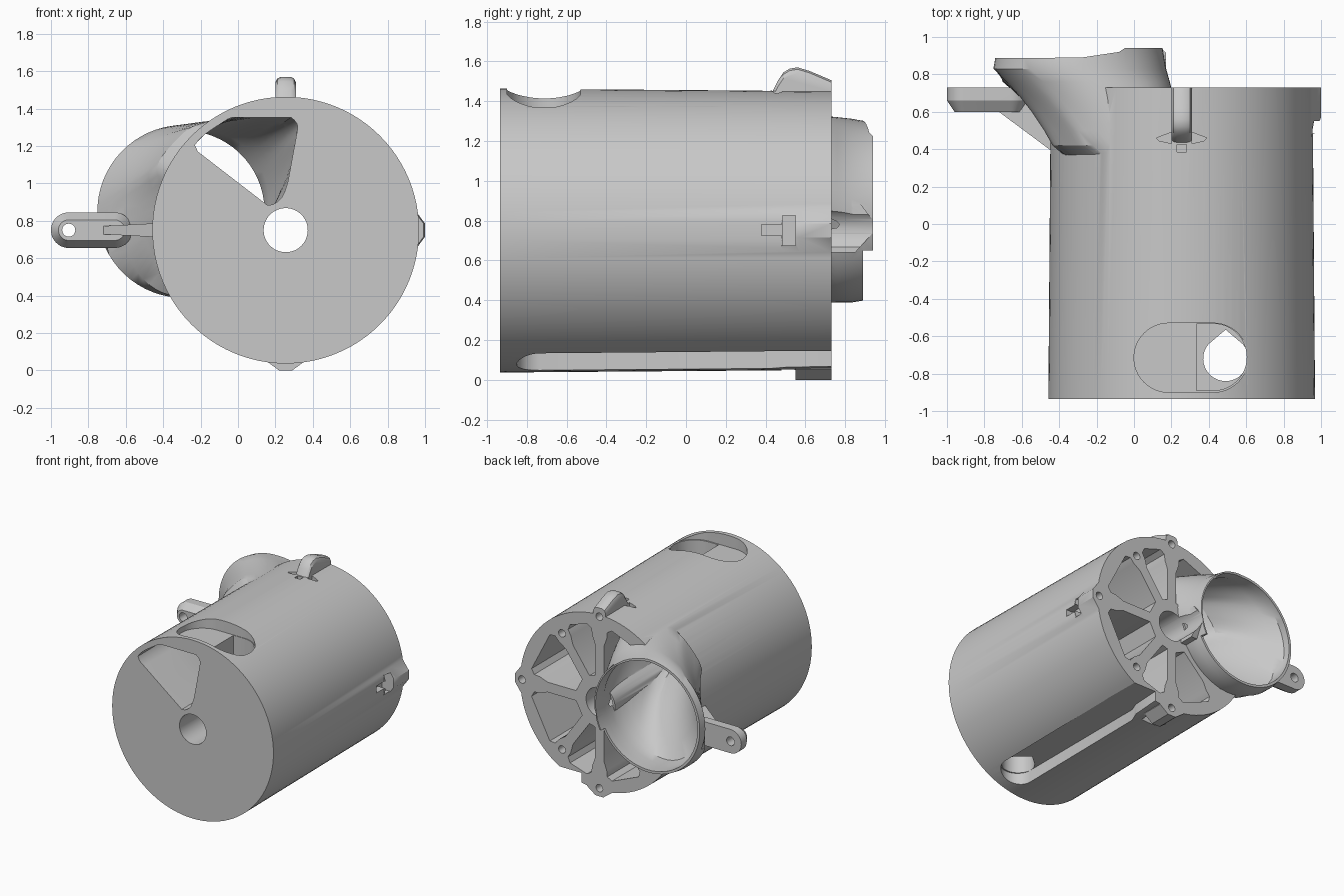
import bpy
import bmesh
from math import sin, cos, pi, radians, degrees, asin
from mathutils import Vector

if "Cube" in bpy.data.objects:
    bpy.data.objects.remove(bpy.data.objects["Cube"])

CX, CZ = 0.255, 0.75          # axis of the drum
FRONT, BACK = -0.935, 0.73

grey = bpy.data.materials.new("plain grey")
grey.use_nodes = True
grey.diffuse_color = (0.58, 0.58, 0.58, 1)
grey.node_tree.nodes["Principled BSDF"].inputs["Base Color"].default_value = (0.58, 0.58, 0.58, 1)


def loft(name, rings):
    """Closed solid skinned through rings of equal length."""
    bm = bmesh.new()
    vs = [[bm.verts.new(p) for p in ring] for ring in rings]
    n = len(vs[0])
    for a, b in zip(vs, vs[1:]):
        for i in range(n):
            j = (i + 1) % n
            bm.faces.new((a[i], a[j], b[j], b[i]))
    bm.faces.new(vs[0])
    bm.faces.new(vs[-1])
    bmesh.ops.recalc_face_normals(bm, faces=bm.faces)
    mesh = bpy.data.meshes.new(name)
    bm.to_mesh(mesh)
    bm.free()
    mesh.materials.append(grey)
    ob = bpy.data.objects.new(name, mesh)
    bpy.context.collection.objects.link(ob)
    return ob


def place(pts, axis, d):
    order = {"x": lambda u, v: (d, u, v), "y": lambda u, v: (u, d, v), "z": lambda u, v: (u, v, d)}
    return [order[axis](u, v) for u, v in pts]


def prism(name, pts, axis, a, b):
    return loft(name, [place(pts, axis, a), place(pts, axis, b)])


def arc(u, v, r, start, end, n=24):
    angles = [radians(start + (end - start) * i / n) for i in range(n + 1)]
    return [(u + r * cos(a), v + r * sin(a)) for a in angles]


def circle(u, v, r, n=32):
    return arc(u, v, r, 0, 360 - 360 / n, n - 1)


def stadium(u0, u1, v, r):
    """Long rounded slot from centre u0 to centre u1."""
    return arc(u1, v, r, -90, 90) + arc(u0, v, r, 90, 270)


def rect(u0, u1, v0, v1):
    return [(u0, v0), (u1, v0), (u1, v1), (u0, v1)]


def polar(r, deg):
    return CX + r * cos(radians(deg)), CZ + r * sin(radians(deg))


def combine(tool, operation):
    mod = body.modifiers.new("combine", "BOOLEAN")
    mod.operation = operation
    mod.solver = "EXACT"
    mod.object = tool
    bpy.context.view_layer.objects.active = body
    bpy.ops.object.modifier_apply(modifier=mod.name)
    bpy.data.objects.remove(tool)


def add(tool):
    combine(tool, "UNION")


def cut(tool):
    combine(tool, "DIFFERENCE")


# Drum, slightly narrower at the back
body = loft("drum_body", [place(circle(CX, CZ, 0.713, 96), "y", FRONT),
                          place(circle(CX, CZ, 0.70, 96), "y", BACK)])

# Pockets between spokes, open at the back, clear of the screw bosses
spokes = [0, 54.5, 90, 135, 180, 225, 270, 305.5, 360]
edge = [(r, degrees(asin(gap / r))) for r, gap in
        ((0.21, 0.04), (0.46, 0.04), (0.53, 0.065), (0.58, 0.07), (0.61, 0.11))]
for lo, hi in zip(spokes, spokes[1:]):
    pts = [polar(r, lo + a) for r, a in edge] + [polar(r, hi - a) for r, a in reversed(edge)]
    cut(prism("pocket", pts, "y", -0.45, 0.8))

# Funnel: blends from a sector at the front to a round mouth at the back
sector = [(-.24, 1.19), (-.2, 1.25), (-.04, 1.353), (.29, 1.353), (.322, 1.31),
          (.265, 1.0), (.24, .93), (.2, .89), (.16, .882)]
core = Vector((0.12, 1.18))
MOUTH = Vector((-0.29, 0.85))
AXIS = Vector((CX, CZ))
RAYS = 64


def sector_reach(d):
    """Distance from the core to the sector edge along d."""
    best = 9
    for i, p in enumerate(sector):
        a, b = Vector(p) - core, Vector(sector[i - 1]) - core
        e = b - a
        den = d.cross(e)
        if abs(den) > 1e-9:
            s, w = a.cross(e) / den, a.cross(d) / den
            if s > 0 and -1e-6 <= w <= 1 + 1e-6:
                best = min(best, s)
    return best


def section(y, radius, wall, inset):
    """Funnel outline at depth y, held inside the drum until it breaks out."""
    along = max(0, min(1, (y - FRONT) / (0.83 - FRONT)))
    limit = 0.69 - inset + 1.6 * max(0, y - 0.36)
    ring = []
    for i in range(RAYS):
        a = 2 * pi * (i + 0.3) / RAYS
        d = Vector((cos(a), sin(a)))
        t = min(1, along * (1 + 0.09 * max(0, -d.y))) ** 3.7
        p = (core + d * (sector_reach(d) + wall)).lerp(MOUTH + d * radius, t)
        off = p - AXIS
        p = AXIS + off * min(1, limit / off.length)
        ring.append((p.x, y, p.y))
    return ring


steps = [-0.6, -0.4, -0.2, 0.0, 0.15, 0.3, 0.36, 0.42, 0.5, 0.6, 0.68, 0.76, 0.83]
outer = [section(y, 0.462, 0.015, 0) for y in steps] + [section(0.94, 0.443, 0.015, 0)]
inner = [section(y, 0.432, 0, 0.02) for y in [-1.0] + steps + [1.0]]
add(loft("funnel_outer", outer))

# Thickened rim beside the hub
add(prism("rim_collar", [(.6, .64), (.85, .64), (.94, .74), (.94, .8), (.88, .88), (.6, .88)],
          "x", 0.0, 0.17))

# Side mounting arm with a tapered gusset
add(loft("side_arm", [place(stadium(-0.905, -0.66, 0.75, r), "y", y)
                      for y, r in ((0.6, 0.055), (0.66, 0.095), (0.73, 0.095))]))
add(loft("arm_gusset", [place(rect(y, 0.7, 0.75 - h, 0.75 + h), "x", x) for x, y, h in
                        ((-.86, .598, .015), (-.72, .598, .022), (-.42, .375, .038), (-.35, .375, .038))]))

# Top lug, rounded over its crown
crown = [(.43, 1.44), (.46, 1.5), (.49, 1.545), (.52, 1.563), (.56, 1.57), (.62, 1.552), (BACK, 1.505)]
lug = []
for off, drop in ((0.2, 0.03), (0.21, 0.01), (0.23, 0), (0.28, 0), (0.3, 0.01), (0.31, 0.03)):
    lug.append(place([(y, z - drop) for y, z in crown] + [(BACK, 1.38), (.43, 1.38)], "x", off))
add(loft("top_lug", lug))

# Right and bottom lugs share a wedge outline
wedge = [(0.62, -.13), (0.69, -.11), (0.745, -.035), (0.745, .035), (0.69, .11), (0.62, .13)]
add(loft("side_lug", [place([(CX + min(r, 0.71), CZ + s) for r, s in wedge], "y", 0.48),
                      place([(CX + r, CZ + s) for r, s in wedge], "y", 0.57),
                      place([(CX + r, CZ + s) for r, s in wedge], "y", BACK)]))
add(prism("bottom_lug", [(CX + s, CZ - min(r + .005, .75)) for r, s in wedge], "y", 0.55, BACK))

# Funnel bore and stepped rim, then a sleeve that keeps the axle bore closed
cut(loft("funnel_bore", inner))
cut(prism("rim_step", [(-.9, .885), (-.28, .89), (-.08, .92), (-.05, .94), (-.05, 1.1), (-.9, 1.1)],
          "z", 0.2, 1.5))
cut(prism("low_rim_step", rect(0.89, 1.1, 0.2, 0.65), "x", -0.9, 0.5))
add(prism("axle_sleeve", circle(CX, CZ, 0.137, 48), "y", -0.5, 0.728))
cut(prism("axle_bore", circle(CX, CZ, 0.118, 48), "y", -1.1, 1.1))

# Top window: shallow ledge plus a shaft leading to a teardrop drain
cut(prism("window", stadium(0.185, 0.425, -0.715, 0.185), "z", 1.37, 1.7))
cut(prism("shaft", arc(0.425, -0.712, 0.178, -90, 90) + [(0.335, -0.534), (0.335, -0.89)],
          "z", 0.95, 1.6))
cut(prism("drain", arc(0.49, -0.72, 0.12, 140, 400) + [(0.49, -0.565)], "z", -0.1, 1.0))

# Long groove along the underside, flaring at the back
cut(prism("groove", arc(0.49, -0.73, 0.12, 180, 360) +
          [(0.61, 0.42), (0.66, 0.5), (0.66, 0.9), (0.42, 0.9), (0.40, 0.5), (0.37, 0.42)],
          "z", -0.1, 0.145))

# Nut slots near the lugs
cut(prism("side_nut_slot", rect(0.485, 0.55, 0.675, 0.825), "x", 0.89, 1.1))
cut(prism("side_key_slot", rect(0.38, 0.49, 0.725, 0.78), "x", 0.90, 1.1))
cut(prism("bottom_nut_slot", rect(0.18, 0.33, 0.48, 0.545), "z", -0.1, 0.11))
cut(prism("top_key_slot", rect(0.23, 0.28, 0.385, 0.425), "z", 1.4, 1.6))
for side in (-1, 1):
    cut(prism("top_nut_slot", [(CX + side * .055, .43), (CX + side * .055, .49),
                               (CX + side * .135, .46), (CX + side * .12, .445)], "z", 1.39, 1.6))

# Screw holes around the back rim and in the arm
for r, deg in ((.685, 0), (.57, 54.5), (.685, 90), (.685, 270), (.57, 305.5)):
    cut(prism("screw_hole", circle(*polar(r, deg), 0.03, 20), "y", 0.6, 0.9))
cut(prism("arm_hole", circle(-0.905, 0.75, 0.035, 24), "y", 0.5, 0.9))

# Smooth curved walls, keep crisp edges
bpy.ops.object.select_all(action="DESELECT")
body.select_set(True)
bpy.context.view_layer.objects.active = body
bpy.ops.object.shade_smooth_by_angle(angle=radians(30))
